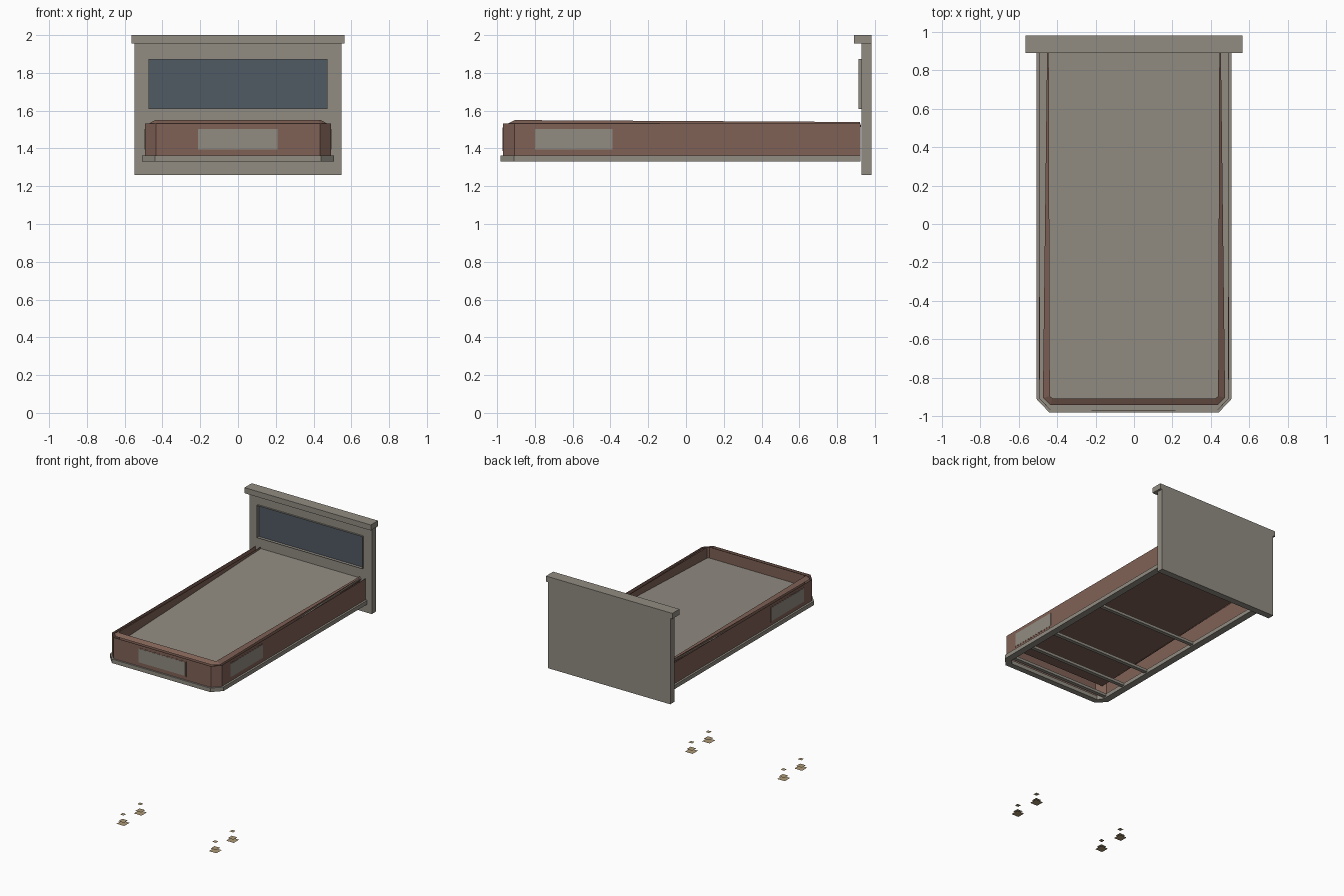
import bpy, bmesh
from mathutils import Vector, Matrix

cube = bpy.data.objects.get("Cube")
if cube:
    bpy.data.objects.remove(cube)


def material(name, r, g, b):
    m = bpy.data.materials.new(name)
    m.use_nodes = True
    m.diffuse_color = (r, g, b, 1)
    m.node_tree.nodes["Principled BSDF"].inputs["Base Color"].default_value = (r, g, b, 1)
    return m


GREY = material("warm_grey", 0.285, 0.265, 0.225)
BROWN = material("red_brown", 0.216, 0.121, 0.094)
BLUE = material("slate_blue", 0.08, 0.10, 0.127)
TAN = material("tan", 0.42, 0.32, 0.18)


def add(name, bm, *mats):
    mesh = bpy.data.meshes.new(name)
    bmesh.ops.recalc_face_normals(bm, faces=bm.faces)
    bm.to_mesh(mesh)
    bm.free()
    ob = bpy.data.objects.new(name, mesh)
    bpy.context.collection.objects.link(ob)
    for m in mats:
        mesh.materials.append(m)
    return ob


def box_mesh(lo, hi):
    lo, hi = Vector(lo), Vector(hi)
    bm = bmesh.new()
    place = Matrix.Translation((lo + hi) / 2) @ Matrix.Diagonal((*(hi - lo), 1))
    bmesh.ops.create_cube(bm, size=1, matrix=place)
    return bm


def box(name, lo, hi, mat):
    return add(name, box_mesh(lo, hi), mat)


def u_path(side, corner, shoulder, front, z, back=0.925, back_side=None, back_z=None):
    """U-shaped outline, open at the head, with cut corners at the foot."""
    right = [(back_side or side, back, back_z or z), (side, shoulder, z), (corner, front, z)]
    return right + [(-x, y, h) for x, y, h in reversed(right)]


def loft(name, paths, mat, closed=False):
    bm = bmesh.new()
    rows = [[bm.verts.new(p) for p in path] for path in paths]
    pairs = list(zip(rows, rows[1:]))
    if closed:
        pairs.append((rows[-1], rows[0]))
        for end in (0, -1):
            bm.faces.new([row[end] for row in rows])
    for a, b in pairs:
        for i in range(len(a) - 1):
            bm.faces.new((a[i], a[i + 1], b[i + 1], b[i]))
    return add(name, bm, mat)


# Base ring under the side boards
outer, inner = (0.508, 0.44, -0.91, -0.982), (0.452, 0.42, -0.89, -0.935)
loft("base_ring", [u_path(*outer, 1.33), u_path(*outer, 1.362),
                   u_path(*inner, 1.362), u_path(*inner, 1.33)], GREY, closed=True)

# Thin outer boards
skin, lining = (0.492, 0.435, -0.909, -0.969), (0.49, 0.434, -0.908, -0.967)
loft("bed_wall", [u_path(*skin, 1.36), u_path(*skin, 1.533),
                  u_path(*lining, 1.533), u_path(*lining, 1.36)], BROWN, closed=True)

# Sloping inner rim, narrowing towards the head, with a skirt to the deck
rim_out = u_path(0.474, 0.434, -0.905, -0.943, 1.531, 0.92, 0.452)
rim_in = u_path(0.438, 0.425, -0.895, -0.907, 1.55, 0.92, 0.444, 1.54)
skirt = u_path(0.44, 0.427, -0.895, -0.909, 1.45, 0.92, 0.446, 1.5)
loft("inner_rim", [rim_out, rim_in, skirt], BROWN)

# Mattress deck rising gently to the head: grey above, brown below
bm = bmesh.new()
bmesh.ops.create_cube(bm, size=1)
for v in bm.verts:
    top = 1.525 if v.co.y > 0 else 1.46
    v.co = (v.co.x * 0.906, 0.927 if v.co.y > 0 else -0.912, top if v.co.z > 0 else top - 0.012)
bm.normal_update()
for f in bm.faces:
    f.material_index = 0 if f.normal.z > 0.5 else 1
add("mattress_deck", bm, GREY, BROWN)

# Cross slats
for i, y in enumerate((-0.88, -0.67, -0.4, 0.14)):
    box(f"slat_{i + 1}", (-0.47, y - 0.015, 1.34), (0.47, y + 0.015, 1.362), GREY)

# Grey panels with thin brown surrounds at the foot and on both sides
box("foot_surround", (-0.22, -0.9702, 1.387), (0.216, -0.967, 1.511), BROWN)
box("foot_panel", (-0.212, -0.9714, 1.394), (0.208, -0.968, 1.504), GREY)
for side, s in (("left", 1), ("right", -1)):
    for part, mat, far, grow in (("surround", BROWN, 0.4932, 0.008),
                                 ("panel", GREY, 0.4944, 0)):
        xs = sorted((s * 0.491, s * far))
        box(f"{side}_{part}", (xs[0], -0.8 - grow, 1.395 - grow),
            (xs[1], -0.388 + grow, 1.503 + grow), mat)

# Headboard: a thin lip stands out around a sunken blue inlay
bm = box_mesh((-0.547, 0.928, 1.26), (0.547, 0.982, 1.957))
inlay = min(bm.faces, key=lambda f: f.calc_center_median().y)
for trim, depth in ((0, 0.928), (0, 0.914), (0.003, 0.914), (0.003, 0.938)):
    bmesh.ops.inset_individual(bm, faces=[inlay], thickness=0.001)
    middle = inlay.calc_center_median().z
    for v in inlay.verts:
        x = 0.474 - trim
        z = 1.873 - trim if v.co.z > middle else 1.609 + trim
        v.co = (x if v.co.x > 0 else -x, depth, z)
inlay.material_index = 1
add("headboard", bm, GREY, BLUE)
box("headboard_cap", (-0.565, 0.89, 1.955), (0.565, 0.982, 2.0), GREY)

# Feet: loose stacked flat plates
for side, x in (("left", 0.41), ("right", -0.415)):
    for place, y in (("front", -0.875), ("rear", -0.655)):
        for level, z, half in (("sole", 0, 0.034), ("middle", 0.02, 0.025), ("top", 0.073, 0.016)):
            bm = bmesh.new()
            bmesh.ops.create_grid(bm, x_segments=1, y_segments=1, size=half,
                                  matrix=Matrix.Translation((x, y, z)))
            add(f"{place}_{side}_foot_{level}", bm, TAN)
